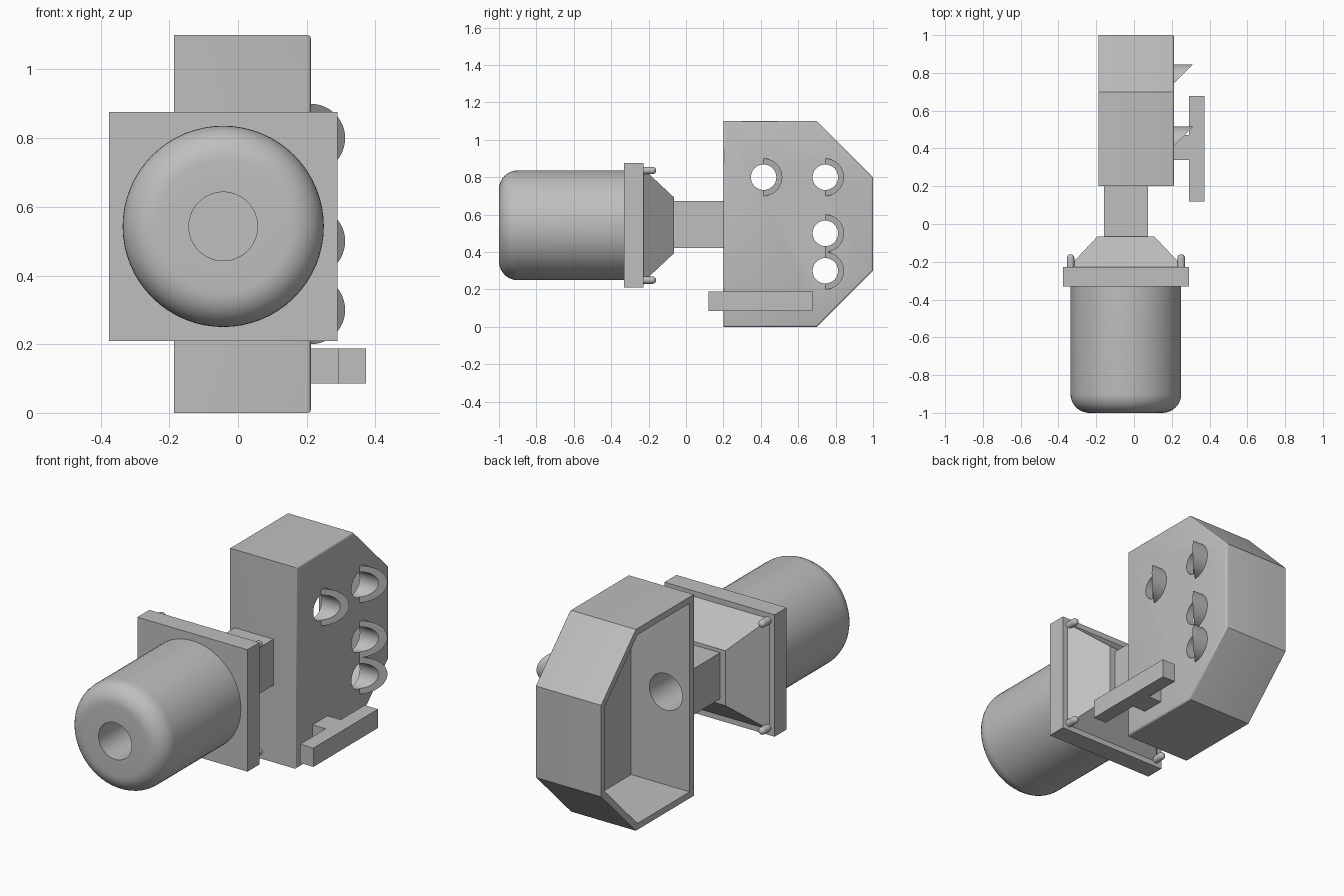
import bpy, bmesh, math
from mathutils import Matrix, Vector

cube = bpy.data.objects.get("Cube")
if cube:
    bpy.data.objects.remove(cube, do_unlink=True)

# One plain grey for everything
grey = bpy.data.materials.new("plain grey")
grey.use_nodes = True
colour = (0.52, 0.52, 0.52, 1)
grey.diffuse_color = colour
grey.node_tree.nodes["Principled BSDF"].inputs["Base Color"].default_value = colour

CX, CZ = -0.043, 0.543          # axis of the barrel
BORE = 0.1
FACE = 0.212                    # outer side of the housing
BACK = -0.187                   # open side of the housing


def finish(name, bm, smooth=False):
    bmesh.ops.recalc_face_normals(bm, faces=bm.faces)
    mesh = bpy.data.meshes.new(name)
    bm.to_mesh(mesh)
    bm.free()
    mesh.materials.append(grey)
    ob = bpy.data.objects.new(name, mesh)
    bpy.context.collection.objects.link(ob)
    if smooth:
        shade(ob)
    return ob


def activate(ob):
    bpy.ops.object.select_all(action='DESELECT')
    ob.select_set(True)
    bpy.context.view_layer.objects.active = ob


def shade(ob):
    activate(ob)
    bpy.ops.object.shade_smooth_by_angle(angle=math.radians(35))


def box(name, x, y, z):
    bm = bmesh.new()
    size = Matrix.Diagonal((x[1] - x[0], y[1] - y[0], z[1] - z[0], 1))
    mid = Vector((sum(x) / 2, sum(y) / 2, sum(z) / 2))
    bmesh.ops.create_cube(bm, size=1, matrix=Matrix.Translation(mid) @ size)
    return finish(name, bm)


def cylinder(name, centre, radius, length, axis):
    bm = bmesh.new()
    turn = Matrix.Rotation(math.pi / 2, 4, 'Y' if axis == 'X' else 'X')
    bmesh.ops.create_cone(bm, cap_ends=True, segments=48, radius1=radius, radius2=radius,
                          depth=length, matrix=Matrix.Translation(centre) @ turn)
    return finish(name, bm)


def prism(name, outline, x0, x1, bevel=0):
    bm = bmesh.new()
    base = bm.faces.new([bm.verts.new((x0, y, z)) for y, z in outline])
    out = bmesh.ops.extrude_face_region(bm, geom=[base])["geom"]
    moved = [v for v in out if isinstance(v, bmesh.types.BMVert)]
    bmesh.ops.translate(bm, verts=moved, vec=(x1 - x0, 0, 0))
    if not any(len(e.link_faces) == 2 and base in e.link_faces for e in bm.edges):
        bm.faces.new([v for v in bm.verts if v not in moved])
    if bevel:
        rim = [e for e in bm.edges if all(abs(v.co.x - x1) < 1e-5 for v in e.verts)]
        bmesh.ops.bevel(bm, geom=rim, offset=bevel, segments=3, affect='EDGES', profile=0.5)
    return finish(name, bm)


def lathe(name, profile, x, z, segments=64):
    # profile holds (radius, y) pairs turned about the y axis
    bm = bmesh.new()
    verts = [bm.verts.new((x + r, y, z)) for r, y in profile]
    edges = [bm.edges.new((verts[i - 1], verts[i])) for i in range(len(verts))]
    bmesh.ops.spin(bm, geom=verts + edges, cent=(x, 0, z), axis=(0, 1, 0),
                   angle=math.tau, steps=segments)
    bmesh.ops.remove_doubles(bm, verts=bm.verts, dist=1e-5)
    return finish(name, bm, True)


def cut(ob, cutters):
    activate(ob)
    for c in cutters:
        m = ob.modifiers.new("cut", 'BOOLEAN')
        m.operation, m.solver, m.object = 'DIFFERENCE', 'EXACT', c
        bpy.ops.object.modifier_apply(modifier=m.name)


# Barrel with rounded front rim and bore
R, FILLET = 0.293, 0.1
arc = [(R - FILLET + FILLET * math.sin(a), -1 + FILLET - FILLET * math.cos(a))
       for a in (math.pi / 2 * i / 10 for i in range(11))]
lathe("barrel", [(BORE, -0.3)] + [(BORE, -1)] + arc + [(R, -0.3)], CX, CZ)

# Mounting plate, tapered block and neck
H = 0.333
plate = box("mounting_plate", (CX - H, CX + H), (-0.332, -0.228), (CZ - H, CZ + H))

bm = bmesh.new()
bmesh.ops.create_cone(bm, cap_ends=True, segments=4, radius1=0.305 * math.sqrt(2),
                      radius2=0.15 * math.sqrt(2), depth=0.165,
                      matrix=Matrix.Translation((CX, -0.1475, CZ))
                      @ Matrix.Rotation(-math.pi / 2, 4, 'X')
                      @ Matrix.Rotation(math.pi / 4, 4, 'Z'))
taper = finish("tapered_block", bm)
neck = box("neck", (CX - 0.117, CX + 0.117), (-0.075, 0.205), (CZ - 0.122, CZ + 0.13))

# Housing: chamfered box, open on one side
def outline(t):
    k = t * math.tan(math.pi / 8)
    return [(0.2 + t, t), (0.7 - k, t), (1 - t, 0.3 + k),
            (1 - t, 0.8 - k), (0.7 - k, 1.1 - t), (0.2 + t, 1.1 - t)]


housing = prism("housing", outline(0), BACK, FACE, 0.01)
cavity = prism("cavity_cutter", outline(0.035), BACK - 0.1, FACE - 0.045)
bore = cylinder("bore_cutter", (CX, 0, CZ), BORE, 1.2, 'Y')
ports = [(0.415, 0.8), (0.745, 0.8), (0.745, 0.5), (0.745, 0.3)]
holes = [cylinder("port_cutter", (FACE, y, z), 0.068, 0.3, 'X') for y, z in ports]

cut(housing, [cavity, bore] + holes)
for part in (plate, taper, neck):
    cut(part, [bore])
for part in (housing, plate, taper, neck):
    shade(part)
for c in [cavity, bore] + holes:
    bpy.data.objects.remove(c, do_unlink=True)

# Slanted half-ring hood behind each port
for n, (y, z) in enumerate(ports):
    bm = bmesh.new()
    rings = []
    for i in range(25):
        a = math.pi * (i / 24 - 0.5)
        c, s = math.cos(a), math.sin(a)
        rings.append([bm.verts.new((x, y + r * c, z + r * s)) for r, x in
                      ((0.068, FACE - 0.01), (0.1, FACE - 0.01),
                       (0.1, FACE + 0.1 * c), (0.068, FACE + 0.068 * c))])
    for p, q in zip(rings, rings[1:]):
        for j in range(4):
            bm.faces.new((p[j - 1], p[j], q[j], q[j - 1]))
    bm.faces.new(rings[0])
    bm.faces.new(rings[-1])
    finish(f"port_hood_{n + 1}", bm, True)

# Rounded pegs at the plate corners
P = 0.02
for sx, sx_name in ((-1, "right"), (1, "left")):
    for sz, sz_name in ((-1, "lower"), (1, "upper")):
        tip = [(P * math.cos(a), -0.18 + P * math.sin(a))
               for a in (math.pi / 2 * i / 6 for i in range(7))]
        lathe(f"{sz_name}_{sx_name}_peg", [(0, -0.24), (P, -0.24)] + tip[:-1] + [(0, -0.16)],
              CX + sx * 0.293, CZ + sz * 0.293, 20)

# Side rail and its bracket
box("side_rail", (0.292, 0.372), (0.12, 0.677), (0.085, 0.188))
box("rail_bracket", (FACE - 0.01, 0.292), (0.34, 0.47), (0.085, 0.188))
